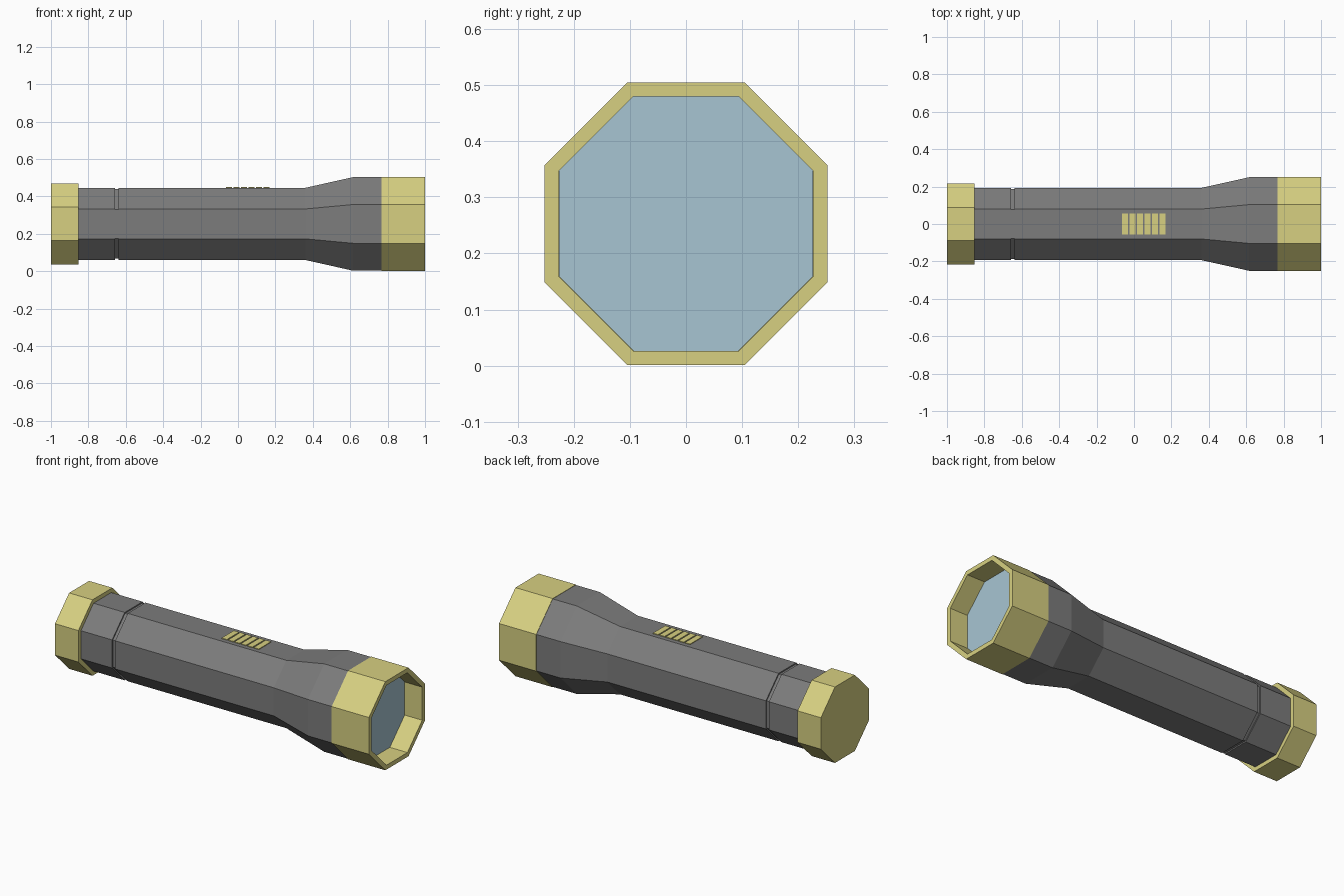
import bpy, bmesh, math

if "Cube" in bpy.data.objects:
    bpy.data.objects.remove(bpy.data.objects["Cube"])

CZ = 0.253          # height of the torch axis
SIDES = 8
K = 1 / math.cos(math.pi / SIDES)   # flat radius -> corner radius


def material(name, rgb):
    m = bpy.data.materials.new(name)
    m.diffuse_color = (*rgb, 1)
    m.use_nodes = True
    m.node_tree.nodes["Principled BSDF"].inputs["Base Color"].default_value = m.diffuse_color
    return m


YELLOW = material("yellow", (0.68, 0.63, 0.22))
DARK = material("dark_grey", (0.2, 0.2, 0.2))
GLASS = material("glass", (0.39, 0.56, 0.65))


def finish(name, bm, mat):
    bmesh.ops.recalc_face_normals(bm, faces=bm.faces)
    me = bpy.data.meshes.new(name)
    bm.to_mesh(me)
    bm.free()
    me.materials.append(mat)
    ob = bpy.data.objects.new(name, me)
    bpy.context.collection.objects.link(ob)
    return ob


def octagon_loft(name, profile, mat):
    """Loft octagonal rings along x from (x, flat radius) pairs, capping both ends."""
    bm = bmesh.new()
    rings = []
    for x, r in profile:
        ring = []
        for i in range(SIDES):
            a = (i + 0.5) * 2 * math.pi / SIDES
            ring.append(bm.verts.new((x, r * K * math.cos(a), CZ + r * K * math.sin(a))))
        rings.append(ring)
    for p, q in zip(rings, rings[1:]):
        for i in range(SIDES):
            j = (i + 1) % SIDES
            bm.faces.new((p[i], p[j], q[j], q[i]))
    bm.faces.new(rings[0])
    bm.faces.new(rings[-1])
    return finish(name, bm, mat)


# Barrel with the tail seam groove and flared head
octagon_loft("barrel", [(-0.86, 0.193), (-0.657, 0.193), (-0.657, 0.186), (-0.638, 0.186),
                        (-0.638, 0.193), (0.36, 0.193), (0.615, 0.25), (0.766, 0.25)], DARK)

# Tail cap
octagon_loft("tail_cap", [(-1.0, 0.216), (-0.853, 0.216)], YELLOW)

# Head bezel: hollow at the front
octagon_loft("head_bezel", [(0.766, 0.252), (1.0, 0.252), (1.0, 0.227), (0.885, 0.227)], YELLOW)

# Recessed lens
octagon_loft("lens", [(0.88, 0.2265), (0.89, 0.2265)], GLASS)

# Ribbed switch on the top flat
bm = bmesh.new()
for i in range(6):
    x = -0.048 + i * 0.0402
    r = bmesh.ops.create_cube(bm, size=1)
    bmesh.ops.scale(bm, vec=(0.033, 0.11, 0.012), verts=r["verts"])
    bmesh.ops.translate(bm, vec=(x, 0, CZ + 0.191), verts=r["verts"])
finish("switch_ribs", bm, YELLOW)
